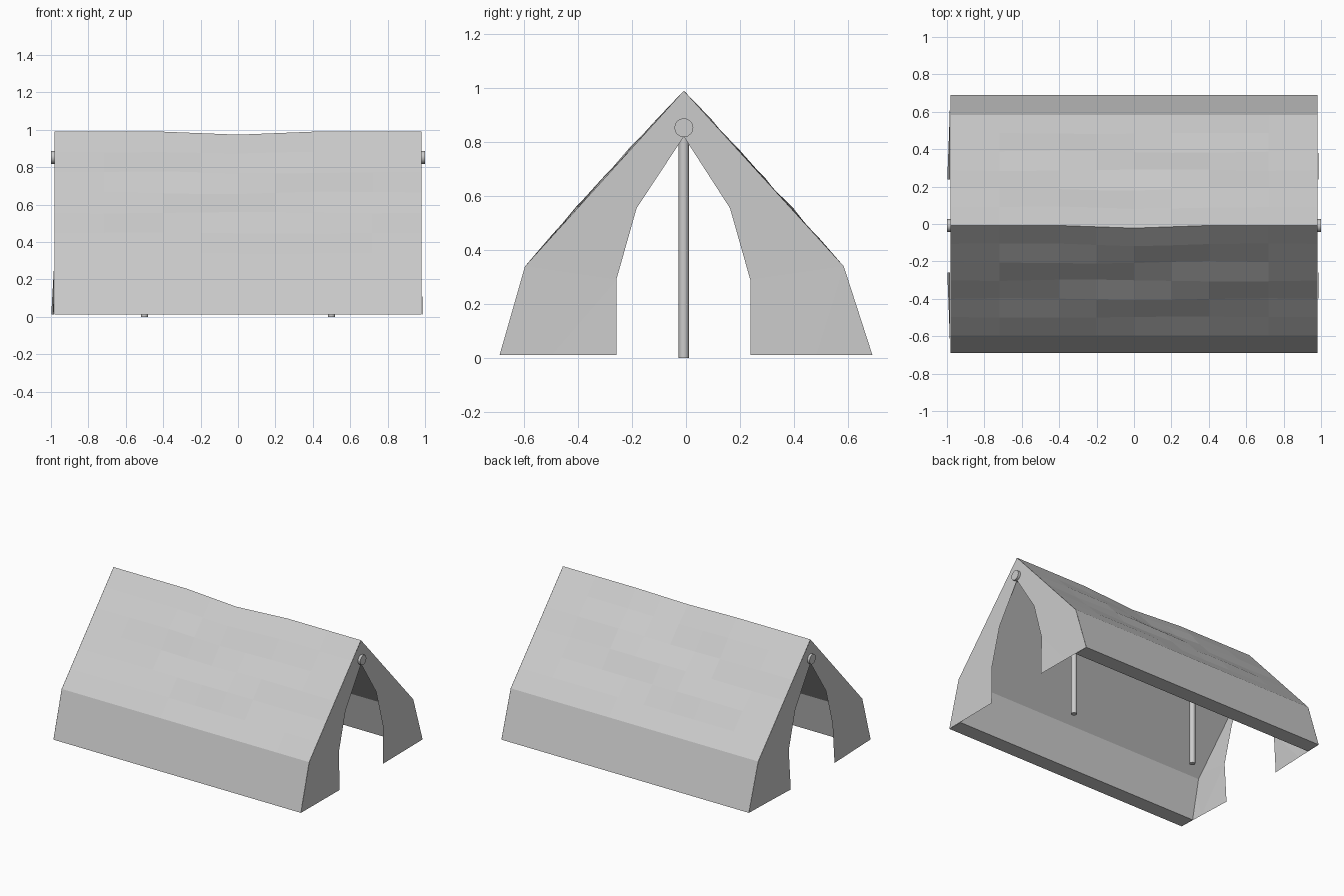
import bpy, bmesh, math
from mathutils import Vector

if "Cube" in bpy.data.objects:
    bpy.data.objects.remove(bpy.data.objects["Cube"])

END = 0.982      # half length of the canvas
RIDGE_Y = -0.008


def make_object(name, verts, faces):
    mesh = bpy.data.meshes.new(name)
    mesh.from_pydata(verts, [], faces)
    bm = bmesh.new()
    bm.from_mesh(mesh)
    bmesh.ops.remove_doubles(bm, verts=bm.verts, dist=0.0005)
    bmesh.ops.recalc_face_normals(bm, faces=bm.faces)
    bm.to_mesh(mesh)
    bm.free()
    obj = bpy.data.objects.new(name, mesh)
    bpy.context.collection.objects.link(obj)
    return obj


def rod(name, start, end, radius, sides=16):
    a, b = Vector(start), Vector(end)
    bpy.ops.mesh.primitive_cylinder_add(vertices=sides, radius=radius, depth=(b - a).length,
                                        location=(a + b) / 2)
    obj = bpy.context.object
    obj.name = name
    obj.rotation_euler = (b - a).to_track_quat('Z', 'Y').to_euler()
    bpy.ops.object.shade_smooth_by_angle(angle=math.radians(40))


# Canvas shell: thick folded sheet, creased on the outside and plain inside
COLS = [-END, -0.72, -0.4, -0.2, 0, 0.2, 0.4, 0.72, END]
ROOF_STEPS = 6
BASE_Y, EAVE_Y, EAVE_Z, RIDGE_Z = 0.69, 0.59, 0.34, 0.99


def roof_point(x, t, side):
    sag = max(0, 1 - abs(x) / 0.4) * (1 - t) ** 2
    y = RIDGE_Y + (side * EAVE_Y - 0.006 - RIDGE_Y) * t - 0.014 * sag
    z = RIDGE_Z + (EAVE_Z - RIDGE_Z) * t - 0.016 * sag
    # shallow diagonal creases fading out at the borders
    fade = math.sin(math.pi * t) * (1 - (abs(x) / END) ** 4)
    d = 0.009 * fade * math.sin(4 * x + 13 * t + side)
    return (x, y + side * 0.74 * d, z + 0.67 * d)


def canvas_section(x):
    left = [roof_point(x, i / ROOF_STEPS, -1) for i in range(ROOF_STEPS, 0, -1)]
    right = [roof_point(x, i / ROOF_STEPS, 1) for i in range(ROOF_STEPS + 1)]
    inner = [(0.58, 0.012), (0.51, 0.29), (RIDGE_Y, 0.845), (-0.52, 0.29), (-0.58, 0.012)]
    return ([(x, -BASE_Y, 0.012)] + left + right + [(x, BASE_Y, 0.012)]
            + [(x, y, z) for y, z in inner])


verts = [p for x in COLS for p in canvas_section(x)]
n = len(canvas_section(0))
faces = [(c * n + i, c * n + (i + 1) % n, (c + 1) * n + (i + 1) % n, (c + 1) * n + i)
         for c in range(len(COLS) - 1) for i in range(n)]
make_object("tent_canvas", verts, faces)

# Door flaps at both ends, with the free lower corners pulled slightly outward
for end, label, pull in ((1, "right", 0.004), (-1, "left", 0.016)):
    v, f = [], []
    for side in (-1, 1):
        k = len(v)
        pts = [(RIDGE_Y, 0.99, 0), (side * EAVE_Y - 0.006, 0.34, 0), (side * BASE_Y, 0.012, 0),
               (side * 0.49 - 0.008, 0.012, 0.4), (side * 0.248 - 0.01, 0.012, 1),
               (side * 0.248 - 0.01, 0.29, 0), (side * 0.173 - 0.01, 0.555, 0),
               (RIDGE_Y, 0.82, 0)]
        v += [(end * (END + 0.0005 + pull * p), y, z) for y, z, p in pts]
        f += [tuple(k + i for i in q)
              for q in ((0, 1, 6, 7), (1, 5, 6), (1, 2, 3), (1, 3, 5), (3, 4, 5))]
    make_object("door_flaps_" + label, v, f)

# Ridge pole and upright poles
rod("ridge_pole", (-1, RIDGE_Y, 0.853), (1, RIDGE_Y, 0.853), 0.035)
for x, label in ((-0.5, "left"), (0.5, "right")):
    rod("upright_pole_" + label, (x, RIDGE_Y, 0), (x, RIDGE_Y, 0.853), 0.019)
